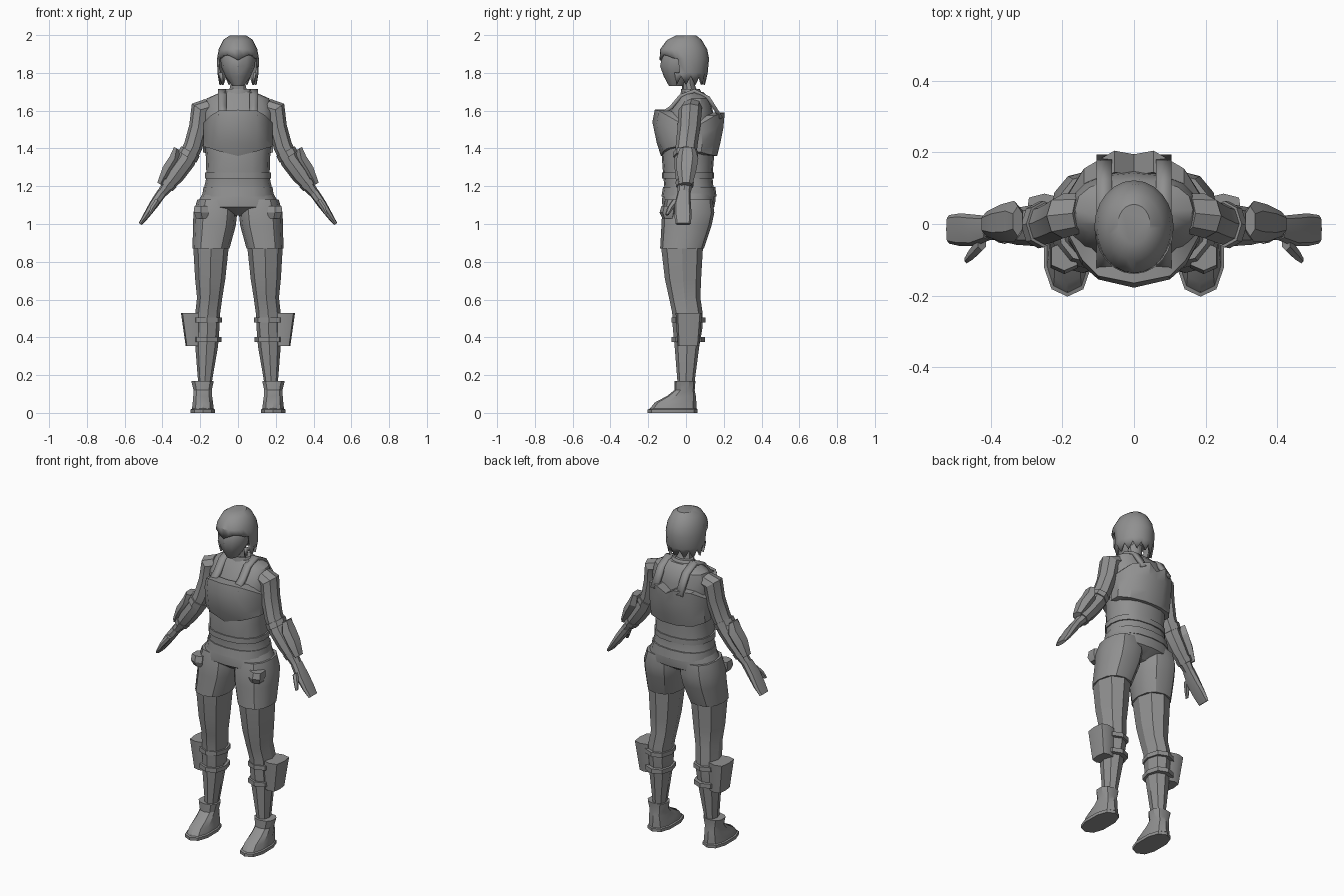
import bpy, bmesh, math

grey = bpy.data.materials.new("plain_grey")
grey.diffuse_color = (0.28, 0.28, 0.28, 1)


def finish(bm, name, mirror=False, thickness=0):
    """Turn a bmesh into a named object, optionally thickened and mirrored."""
    bmesh.ops.recalc_face_normals(bm, faces=bm.faces)
    mesh = bpy.data.meshes.new(name)
    bm.to_mesh(mesh)
    bm.free()
    mesh.materials.append(grey)
    ob = bpy.data.objects.new(name, mesh)
    bpy.context.collection.objects.link(ob)
    bpy.ops.object.select_all(action='DESELECT')
    ob.select_set(True)
    bpy.context.view_layer.objects.active = ob
    bpy.ops.object.shade_smooth_by_angle(angle=math.radians(32))
    if thickness:
        ob.modifiers.new("thickness", 'SOLIDIFY').thickness = thickness
    if mirror:
        ob.modifiers.new("mirror", 'MIRROR')
    return ob


def loft_mesh(rings, n, power=1.0):
    """Rings are (centre x, half width, front y, back y, z, tilt)."""
    bm = bmesh.new()
    loops = []
    for cx, rx, yf, yb, z, *tilt in rings:
        t = tilt[0] if tilt else 0
        loop = []
        for i in range(n):
            a = math.tau * i / n - math.pi / 2
            c, s = math.cos(a), math.sin(a)
            u = math.copysign(abs(c) ** power, c) * rx if abs(c) > 1e-6 else 0
            v = math.copysign(abs(s) ** power, s) if abs(s) > 1e-6 else 0
            y = (yf + yb) / 2 + v * (yb - yf) / 2
            loop.append(bm.verts.new((cx + u * math.cos(t), y, z + u * math.sin(t))))
        loops.append(loop)
    for a, b in zip(loops, loops[1:]):
        for i in range(n):
            j = (i + 1) % n
            bm.faces.new((a[i], a[j], b[j], b[i]))
    bm.faces.new(loops[0])
    bm.faces.new(loops[-1])
    return bm, loops


def loft(name, rings, n=8, power=1.0, mirror=False):
    return finish(loft_mesh(rings, n, power)[0], name, mirror)


def plate(name, columns, depth):
    """Armour shell: columns of (x, [(y, z), ...]) mirrored about x, extruded in y."""
    bm = bmesh.new()
    cols = [(-x, p) for x, p in reversed(columns) if x > 0] + columns
    grid = [[bm.verts.new((x, y, z)) for y, z in p] for x, p in cols]
    for a, b in zip(grid, grid[1:]):
        for i in range(len(a) - 1):
            bm.faces.new((a[i], a[i + 1], b[i + 1], b[i]))
    out = bmesh.ops.extrude_face_region(bm, geom=bm.faces[:], use_keep_orig=True)
    moved = [v for v in out["geom"] if isinstance(v, bmesh.types.BMVert)]
    bmesh.ops.translate(bm, verts=moved, vec=(0, depth, 0))
    return finish(bm, name)


# Torso, collar and waist bands
loft("torso", [(0, .185, -.12, .155, 1.15), (0, .178, -.115, .145, 1.2),
               (0, .167, -.12, .14, 1.25), (0, .17, -.128, .148, 1.35),
               (0, .175, -.12, .145, 1.42), (0, .18, -.11, .15, 1.53),
               (0, .185, -.085, .142, 1.60), (0, .165, -.045, .125, 1.665),
               (0, .085, -.02, .09, 1.70)], 16, .85)
loft("collar", [(0, .08, -.03, .09, 1.68), (0, .064, -.025, .072, 1.715)], 12)
loft("neck", [(0, .052, -.02, .065, 1.69), (0, .042, -.02, .045, 1.74),
              (0, .045, -.045, .045, 1.82)], 10)
loft("waist_belt", [(0, .176, -.128, .148, 1.24), (0, .176, -.128, .148, 1.272)], 16, .85)
loft("hem_band", [(0, .19, -.13, .162, 1.145), (0, .183, -.122, .155, 1.195)], 16, .85)
loft("pelvis", [(0, .10, -.06, .08, 1.045), (0, .222, -.125, .15, 1.09),
                (0, .205, -.127, .157, 1.13), (0, .183, -.12, .155, 1.17)], 16, .85)

# Chest and back armour
plate("chest_plate", [
    (0, [(-.165, 1.605), (-.178, 1.54), (-.155, 1.43), (-.133, 1.36)]),
    (.10, [(-.145, 1.6), (-.155, 1.53), (-.14, 1.43), (-.12, 1.385)]),
    (.145, [(-.10, 1.575), (-.115, 1.53), (-.11, 1.44), (-.10, 1.40)]),
    (.183, [(-.03, 1.535), (-.04, 1.51), (-.045, 1.46), (-.05, 1.41)])], .06)
plate("back_plate", [
    (0, [(.195, 1.555), (.195, 1.5), (.18, 1.42), (.165, 1.36)]),
    (.055, [(.205, 1.59), (.198, 1.51), (.18, 1.42), (.163, 1.36)]),
    (.14, [(.155, 1.575), (.155, 1.5), (.145, 1.42), (.135, 1.365)]),
    (.185, [(.08, 1.53), (.085, 1.48), (.085, 1.42), (.08, 1.38)])], -.06)

# Shoulder straps
bm = bmesh.new()
path = [(-.15, 1.58), (-.085, 1.625), (-.035, 1.685), (.045, 1.715), (.125, 1.675), (.195, 1.565)]
rows = [[bm.verts.new((x, y, z)) for x in (.062, .105)] for y, z in path]
for a, b in zip(rows, rows[1:]):
    bm.faces.new((a[0], a[1], b[1], b[0]))
finish(bm, "shoulder_strap", True, .02)

# Face
loft("face", [(0, .03, -.09, -.01, 1.73), (0, .066, -.117, .03, 1.78),
              (0, .09, -.137, .075, 1.835), (0, .094, -.125, .085, 1.90),
              (0, .07, -.08, .06, 1.95)], 12)

# Hair cap with a face opening and a jagged hem
bm, loops = loft_mesh([(0, .045, -.055, .055, 1.997), (0, .078, -.1, .083, 1.975),
                       (0, .102, -.137, .112, 1.925), (0, .111, -.14, .122, 1.875),
                       (0, .109, -.12, .115, 1.80), (0, .098, -.10, .10, 1.765)], 24)
for i, v in enumerate(loops[-1]):
    v.co.z += .018 if i % 2 else -.03
for i, v in enumerate(loops[3]):
    front = min(i, 24 - i)
    v.co.z += (-.008, .008, .02, .018, .005)[front] if front < 5 else 0
bmesh.ops.delete(bm, geom=[f for f in bm.faces if len(f.verts) > 4 and f.calc_center_median().z < 1.9
                           or f.calc_center_median().z < 1.885 and f.calc_center_median().y < -.045],
                 context='FACES')
finish(bm, "hair", thickness=.012)

# Arms and hands
loft("arm", [(.145, .05, -.025, .085, 1.62, 1.0), (.198, .056, -.04, .085, 1.605, .6),
             (.21, .05, -.045, .075, 1.51, .25), (.238, .05, -.055, .06, 1.41, .4),
             (.275, .05, -.062, .055, 1.335, .6), (.33, .048, -.058, .045, 1.26, .65),
             (.385, .03, -.045, .03, 1.185, .65), (.41, .025, -.045, .022, 1.155, .6)],
     8, mirror=True)
loft("elbow_band", [(.252, .056, -.065, .065, 1.385, .5), (.268, .056, -.068, .062, 1.355, .55)],
     8, mirror=True)
loft("wrist_band", [(.36, .045, -.056, .042, 1.222, .65), (.378, .04, -.052, .038, 1.197, .65)],
     8, mirror=True)
loft("forearm_guard", [(.325, .018, -.035, .05, 1.40, .5), (.335, .034, -.05, .065, 1.345, .55),
                       (.372, .036, -.05, .055, 1.285, .55), (.412, .02, -.035, .035, 1.21, .55)],
     6, mirror=True)
loft("hand", [(.403, .026, -.045, .022, 1.165, .6), (.445, .024, -.062, .026, 1.105, .6),
              (.485, .017, -.062, .03, 1.045, .6), (.517, .01, -.055, .025, 1.0, .6)],
     8, .7, True)
loft("thumb", [(.425, .016, -.075, -.03, 1.125, .6), (.452, .014, -.10, -.065, 1.085, .6),
               (.468, .008, -.11, -.09, 1.05, .6)], 6, mirror=True)

# Legs
loft("thigh", [(.125, .113, -.13, .135, .99), (.143, .098, -.137, .095, .87)][::-1]
     + [(.12, .116, -.127, .15, 1.06), (.115, .10, -.11, .14, 1.13)], 12, .85, True)
loft("lower_leg", [(.175, .036, -.045, .045, .16), (.166, .06, -.06, .07, .35),
                   (.161, .063, -.07, .087, .45), (.16, .066, -.073, .088, .53),
                   (.15, .067, -.09, .076, .61), (.147, .08, -.112, .08, .71),
                   (.143, .094, -.132, .09, .88)], 8, .9, True)
for z, grow in ((.478, .008), (.376, .006)):
    loft("calf_band", [(.164, .07 + grow, -.078, .095 + grow, z),
                       (.164, .07 + grow, -.078, .095 + grow, z + .026)], 8, .85, True)
loft("calf_box", [(.237, .04, -.045, .07, .355), (.25, .052, -.055, .085, .53)], 8, .5, True)
loft("hip_pouch", [(.19, .035, -.125, -.06, 1.03), (.195, .042, -.14, -.05, 1.06),
                   (.195, .04, -.13, -.05, 1.095)], 6, .7, True)

# Boots
loft("boot", [(.186, .068, -.203, .062, 0), (.186, .068, -.203, .062, .018),
              (.186, .06, -.192, .057, .022), (.186, .056, -.165, .055, .055),
              (.187, .052, -.10, .052, .09), (.187, .05, -.062, .046, .12),
              (.188, .062, -.06, .05, .168)], 10, .8, True)
